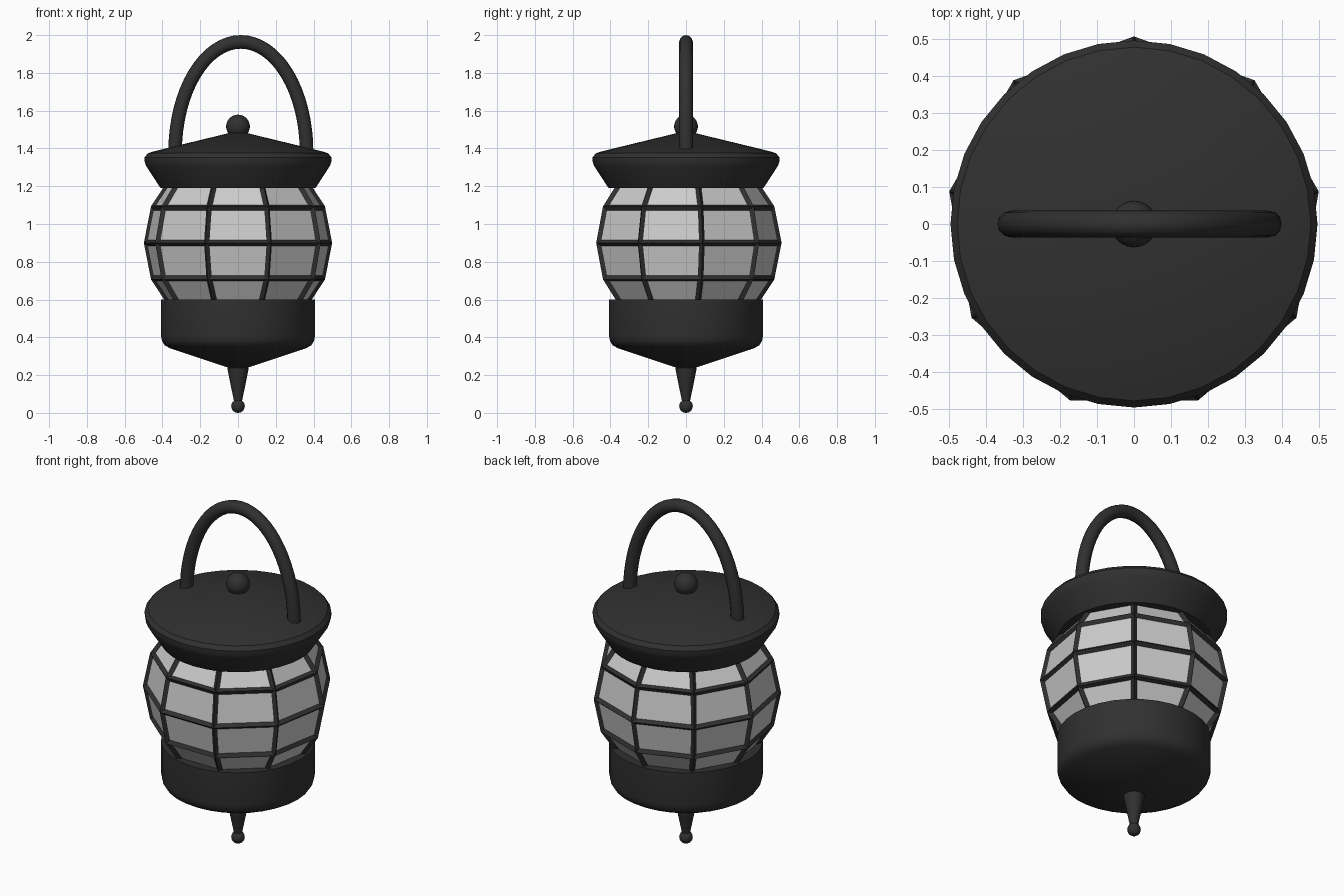
import bpy, bmesh, math

if "Cube" in bpy.data.objects:
    bpy.data.objects.remove(bpy.data.objects["Cube"])

DARK = bpy.data.materials.new("dark_metal")
DARK.diffuse_color = (0.03, 0.03, 0.03, 1)
DARK.use_nodes = True
DARK.node_tree.nodes["Principled BSDF"].inputs["Base Color"].default_value = DARK.diffuse_color


def finish(name, bm, mat=None, smooth=True):
    bmesh.ops.remove_doubles(bm, verts=bm.verts, dist=1e-5)
    bmesh.ops.recalc_face_normals(bm, faces=bm.faces)
    me = bpy.data.meshes.new(name)
    bm.to_mesh(me)
    bm.free()
    ob = bpy.data.objects.new(name, me)
    bpy.context.collection.objects.link(ob)
    if mat:
        me.materials.append(mat)
    if smooth:
        bpy.ops.object.select_all(action='DESELECT')
        ob.select_set(True)
        bpy.context.view_layer.objects.active = ob
        bpy.ops.object.shade_smooth_by_angle(angle=math.radians(32))
    return ob


def lathe(name, profile, steps=32, mat=DARK, smooth=True):
    """Revolve (radius, z) points around z, starting at the back (+y)."""
    bm = bmesh.new()
    vs = [bm.verts.new((0, r, z)) for r, z in profile]
    es = [bm.edges.new(p) for p in zip(vs, vs[1:])]
    bmesh.ops.spin(bm, geom=vs + es, cent=(0, 0, 0), axis=(0, 0, 1),
                   angle=math.tau, steps=steps, use_merge=True)
    return finish(name, bm, mat, smooth)


def ball(name, z, r):
    bm = bmesh.new()
    bmesh.ops.create_uvsphere(bm, u_segments=24, v_segments=14, radius=r)
    bmesh.ops.translate(bm, verts=bm.verts, vec=(0, 0, z))
    return finish(name, bm, DARK)


# Roof cap with rounded rim and shallow cone
lathe("cap", [(0, 1.19), (0.41, 1.19), (0.485, 1.305), (0.494, 1.328),
              (0.495, 1.352), (0.477, 1.375), (0.44, 1.386), (0, 1.493)])
ball("cap_knob", 1.516, 0.063)

# Base cup with pointed underside
lathe("base", [(0, 0.6), (0.408, 0.6), (0.408, 0.41), (0.402, 0.38),
               (0.388, 0.358), (0.36, 0.342), (0, 0.222)])

# Bottom finial
lathe("finial_spike", [(0, 0.25), (0.057, 0.238), (0.02, 0.055), (0, 0.055)], 24)
ball("finial_ball", 0.036, 0.036)

# Nine-sided globe of flat panes, with a wire cage on the same edges
R = 0.49
globe = [(R * math.cos(a), 0.9 + R * math.sin(a))
         for a in (math.radians(d) for d in (-45, -22.5, 0, 22.5, 45))]
lathe("glass", globe, 9, None, False)
cage = lathe("cage", globe, 9, DARK, False)
wire = cage.modifiers.new("wire", 'WIREFRAME')
wire.thickness = 0.032
wire.offset = 0
wire.use_boundary = True

# Arched carrying handle
cu = bpy.data.curves.new("handle", 'CURVE')
cu.dimensions = '3D'
cu.bevel_depth = 0.036
cu.bevel_resolution = 4
cu.use_fill_caps = True
N = 32
sp = cu.splines.new('POLY')
sp.points.add(N)
for i, p in enumerate(sp.points):
    a = math.pi * i / N
    p.co = (0.015 - 0.348 * math.cos(a), 0, 1.38 + 0.584 * math.sin(a), 1)
sp.use_smooth = True
cu.materials.append(DARK)
bpy.context.collection.objects.link(bpy.data.objects.new("handle", cu))
